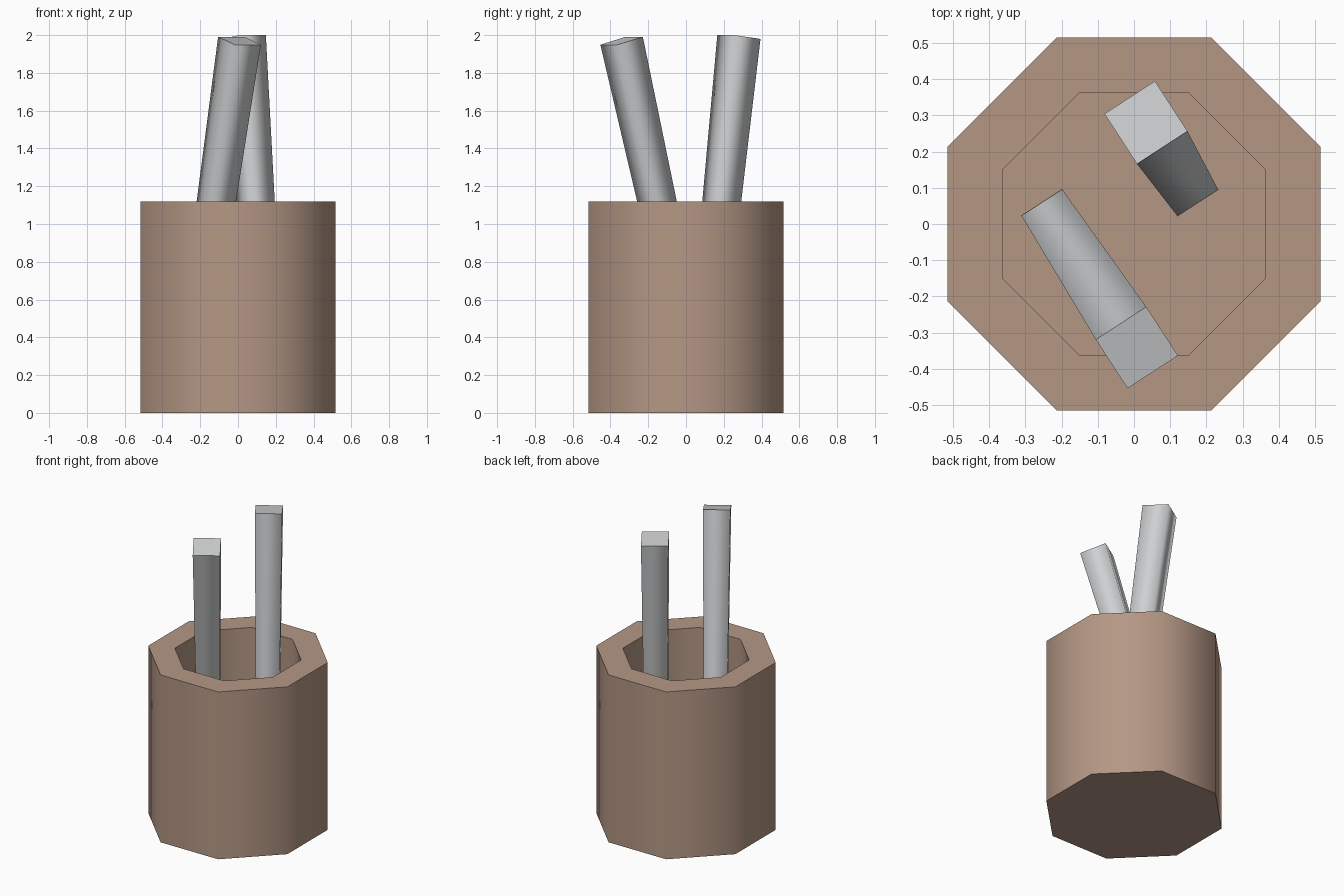
import bpy, bmesh, math
from mathutils import Vector, Matrix

cube = bpy.data.objects.get("Cube")
if cube:
    bpy.data.objects.remove(cube, do_unlink=True)


def material(name, rgb):
    mat = bpy.data.materials.new(name)
    mat.use_nodes = True
    mat.diffuse_color = (*rgb, 1)
    mat.node_tree.nodes["Principled BSDF"].inputs["Base Color"].default_value = (*rgb, 1)
    return mat


def finish(bm, name, mat):
    bm.normal_update()
    mesh = bpy.data.meshes.new(name)
    bm.to_mesh(mesh)
    bm.free()
    mesh.materials.append(mat)
    obj = bpy.data.objects.new(name, mesh)
    bpy.context.collection.objects.link(obj)
    return obj


brown = material("clay brown", (0.46, 0.313, 0.235))
grey = material("light grey", (0.62, 0.63, 0.64))

# Octagonal holder: solid prism, inset rim, recessed inside
HEIGHT, FLOOR, APOTHEM, WALL = 1.12, 0.41, 0.515, 0.165
radius = APOTHEM / math.cos(math.pi / 8)
bm = bmesh.new()
bmesh.ops.create_cone(
    bm, cap_ends=True, segments=8, radius1=radius, radius2=radius, depth=HEIGHT,
    matrix=Matrix.Translation((0, 0, HEIGHT / 2)) @ Matrix.Rotation(math.pi / 8, 4, "Z"))
bm.normal_update()
top = max(bm.faces, key=lambda f: f.calc_center_median().z)
bmesh.ops.inset_region(bm, faces=[top], thickness=WALL)
rim_hole = [f for f in bm.faces if f.normal.z > 0.9
            and f.calc_center_median().xy.length < 0.01][0]
hole = bmesh.ops.extrude_discrete_faces(bm, faces=[rim_hole])["faces"][0]
bmesh.ops.translate(bm, verts=hole.verts, vec=(0, 0, FLOOR - HEIGHT))
for f in bm.faces:
    f.smooth = abs(f.normal.z) < 0.5
finish(bm, "holder", brown)


# Square rods that widen toward the top and lean against the rim
def rod(name, bottom, tip, azimuth):
    bottom, tip = Vector(bottom), Vector(tip)
    axis = tip - bottom
    up = axis.normalized()
    lean = Vector((math.cos(azimuth), math.sin(azimuth), 0))
    lean = (lean - up * lean.dot(up)).normalized()
    side = up.cross(lean)
    frame = Matrix((lean, side, up)).transposed().to_4x4()
    frame.translation = (bottom + tip) / 2
    bm = bmesh.new()
    bmesh.ops.create_cone(
        bm, cap_ends=True, segments=4, radius1=0.134 / math.sqrt(2),
        radius2=0.166 / math.sqrt(2), depth=axis.length,
        matrix=frame @ Matrix.Rotation(math.pi / 4, 4, "Z"))
    bm.normal_update()
    for f in bm.faces:
        f.smooth = abs(f.normal.dot(up)) < 0.5
    finish(bm, name, grey)


rod("front_rod", (-0.219, 0.005, 0.40), (0.008, -0.341, 1.97), math.radians(-57))
rod("back_rod", (0.14, 0.114, 0.40), (0.033, 0.28, 1.99), math.radians(123))
